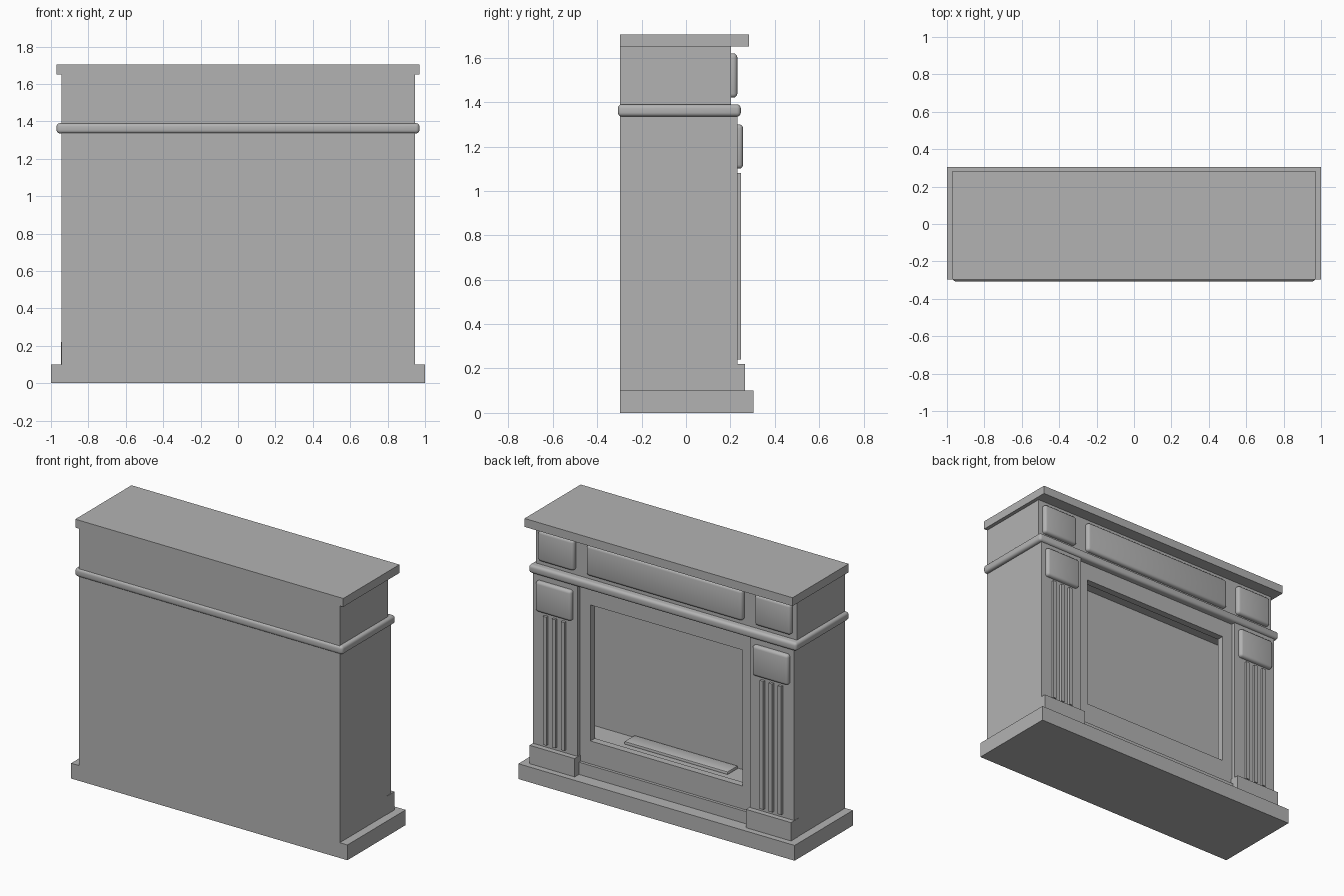
import bpy, bmesh

if "Cube" in bpy.data.objects:
    bpy.data.objects.remove(bpy.data.objects["Cube"])

mat = bpy.data.materials.new("stone grey")
mat.diffuse_color = (0.45, 0.45, 0.45, 1)
mat.use_nodes = True
mat.node_tree.nodes["Principled BSDF"].inputs["Base Color"].default_value = mat.diffuse_color


def box(name, x, y, z, bevel=0.0, segs=3):
    """Box from (min, max) ranges, optionally with rounded edges."""
    bm = bmesh.new()
    bmesh.ops.create_cube(bm, size=1)
    for v in bm.verts:
        v.co = [r[0] if c < 0 else r[1] for c, r in zip(v.co, (x, y, z))]
    if bevel:
        bmesh.ops.bevel(bm, geom=bm.edges[:], offset=bevel, segments=segs,
                        profile=0.5, affect='EDGES')
    bmesh.ops.recalc_face_normals(bm, faces=bm.faces[:])
    me = bpy.data.meshes.new(name)
    bm.to_mesh(me)
    bm.free()
    me.materials.append(mat)
    ob = bpy.data.objects.new(name, me)
    bpy.context.collection.objects.link(ob)
    if bevel:
        bpy.ops.object.select_all(action='DESELECT')
        ob.select_set(True)
        bpy.context.view_layer.objects.active = ob
        bpy.ops.object.shade_smooth_by_angle(angle=0.7)
    return ob


def cut(ob, x, y, z):
    """Subtract a box from an object."""
    c = box("cutter", x, y, z)
    c.hide_render = True
    m = ob.modifiers.new("cut", 'BOOLEAN')
    m.operation, m.solver, m.object = 'DIFFERENCE', 'EXACT', c
    bpy.ops.object.select_all(action='DESELECT')
    ob.select_set(True)
    bpy.context.view_layer.objects.active = ob
    bpy.ops.object.modifier_apply(modifier=m.name)
    bpy.data.objects.remove(c)


BACK = -0.297

# main masses
box("base", (-1, 1), (BACK, 0.305), (0, 0.10))
body = box("body", (-0.945, 0.945), (BACK, 0.203), (0.10, 1.65))
box("mantel_shelf", (-0.97, 0.97), (BACK, 0.284), (1.65, 1.705))
box("moulding", (-0.97, 0.97), (-0.307, 0.247), (1.335, 1.39), 0.018, 4)

# firebox: wide cavity behind a narrower opening
cut(body, (-0.72, 0.72), (-0.005, 0.157), (0.32, 1.30))
cut(body, (-0.55, 0.55), (0.10, 0.30), (0.33, 1.22))
box("fire_tray", (-0.375, 0.375), (-0.003, 0.105), (0.31, 0.338), 0.008, 2)

# skirting between the plinths
box("skirting", (-0.625, 0.625), (0.19, 0.222), (0.10, 0.18))

# pilasters with plinth, flutes and raised blocks on both sides
for s, side in ((-1, "left"), (1, "right")):
    def span(a, b):
        return tuple(sorted((s * a, s * b)))
    box(side + "_pilaster", span(0.625, 0.945), (0.19, 0.231), (0.10, 1.34))
    box(side + "_plinth", span(0.62, 0.947), (0.19, 0.266), (0.10, 0.22))
    for i in (-1, 0, 1):
        c = 0.785 + i * 0.065
        box(side + "_flute", span(c - 0.0125, c + 0.0125),
            (0.22, 0.248), (0.24, 1.08))
    box(side + "_block", span(0.655, 0.915), (0.20, 0.257), (1.10, 1.30), 0.018)
    box(side + "_frieze_panel", span(0.655, 0.915), (0.17, 0.231), (1.42, 1.62), 0.018)

box("centre_frieze_panel", (-0.565, 0.565), (0.17, 0.231), (1.42, 1.62), 0.018)
